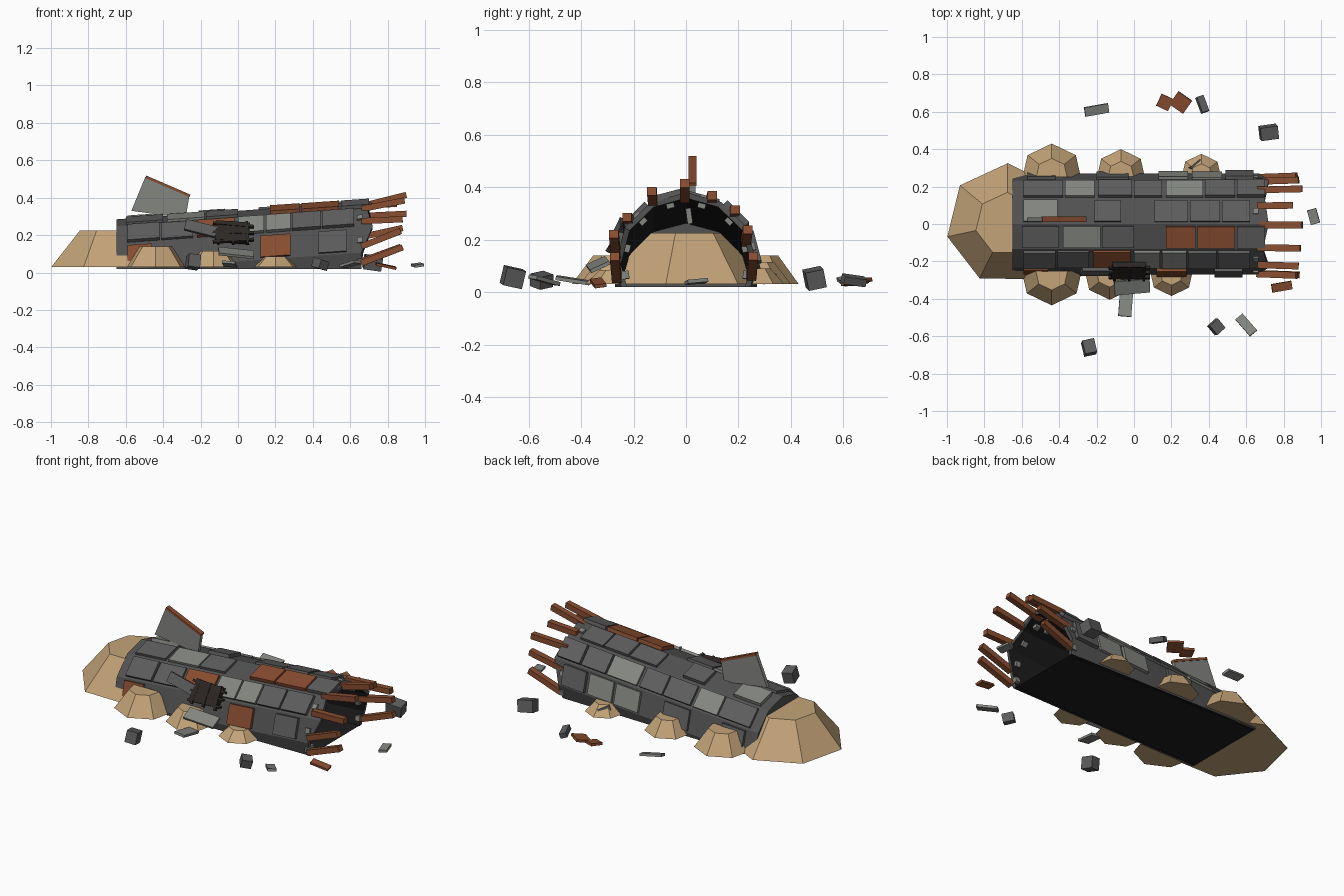
import bpy, bmesh, math, random
from mathutils import Vector, Euler

if "Cube" in bpy.data.objects:
    bpy.data.objects.remove(bpy.data.objects["Cube"])

random.seed(4)
R = 0.27
APO = R * math.cos(math.radians(15))


def material(name, col):
    m = bpy.data.materials.new(name)
    m.diffuse_color = (*col, 1)
    m.use_nodes = True
    m.node_tree.nodes["Principled BSDF"].inputs["Base Color"].default_value = m.diffuse_color
    return m


HULL = material("hull_grey", (0.085, 0.085, 0.085))
GREY = material("plate_grey", (0.11, 0.11, 0.11))
LIGHT = material("light_grey", (0.23, 0.24, 0.22))
RUST = material("rust", (0.25, 0.075, 0.03))
DARK = material("charred", (0.025, 0.02, 0.017))
BLACK = material("interior_black", (0.012, 0.012, 0.012))
SAND = material("sand", (0.55, 0.37, 0.19))


def finish(name, bm, *mats):
    bmesh.ops.recalc_face_normals(bm, faces=bm.faces)
    me = bpy.data.meshes.new(name)
    bm.to_mesh(me)
    bm.free()
    for m in mats:
        me.materials.append(m)
    ob = bpy.data.objects.new(name, me)
    bpy.context.collection.objects.link(ob)
    return ob


def axis_z(x):
    return 0.06 + 0.07 * x


def on_facet(x, deg, t, n):
    """Point on a hull side: t runs across the side, n outward."""
    a = math.radians(deg)
    return Vector((x, n * math.sin(a) + t * math.cos(a),
                   axis_z(x) + n * math.cos(a) - t * math.sin(a)))


def hexa(name, pts, mat):
    """Box from four bottom corners followed by four top corners."""
    bm = bmesh.new()
    v = [bm.verts.new(p) for p in pts]
    for f in ((0, 1, 2, 3), (4, 5, 6, 7), (0, 1, 5, 4), (1, 2, 6, 5), (2, 3, 7, 6), (3, 0, 4, 7)):
        bm.faces.new([v[i] for i in f])
    return finish(name, bm, mat)


def plate(name, deg, x0, x1, mat, width=0.118, n0=APO - 0.005, n1=None):
    n1 = n1 or APO + random.uniform(0.012, 0.022)
    w = width / 2
    c = ((x0, -w), (x1, -w), (x1, w), (x0, w))
    return hexa(name, [on_facet(x, deg, t, n) for n in (n0, n1) for x, t in c], mat)


def box(name, loc, size, rot, mat):
    e = Euler([math.radians(r) for r in rot])
    pts = []
    for z in (-.5, .5):
        for x, y in ((-.5, -.5), (.5, -.5), (.5, .5), (-.5, .5)):
            p = Vector((x * size[0], y * size[1], z * size[2]))
            p.rotate(e)
            pts.append(p + Vector(loc))
    return hexa(name, pts, mat)


def beam(name, p0, p1, w, h, mat):
    p0, p1 = Vector(p0), Vector(p1)
    d = p1 - p0
    return box(name, (p0 + p1) / 2, (d.length, w, h),
               (0, -math.degrees(math.atan2(d.z, math.hypot(d.x, d.y))),
                math.degrees(math.atan2(d.y, d.x))), mat)


def cut(bm, co, no):
    """Remove everything on the side that no points to."""
    bmesh.ops.bisect_plane(bm, geom=bm.verts[:] + bm.edges[:] + bm.faces[:],
                           plane_co=co, plane_no=no, clear_outer=True)


# Hull: tilted twelve-sided tube, torn at one end, closed at the other, cut off at the ground
bm = bmesh.new()
torn = (0.72, 0.70, 0.72, 0.67, 0.65, 0.65, 0.65, 0.65, 0.66, 0.66, 0.72, 0.69)
rings = []
for r in (R, R - 0.022):
    for end in (0, 1):
        ring = []
        for i in range(12):
            x = torn[i] if end else -0.65
            a = math.radians(30 * i)
            ring.append(bm.verts.new((x, r * math.sin(a), axis_z(x) + r * math.cos(a))))
        rings.append(ring)
for a, b in ((0, 1), (1, 3), (3, 2), (2, 0)):
    for i in range(12):
        j = (i + 1) % 12
        f = bm.faces.new((rings[a][i], rings[a][j], rings[b][j], rings[b][i]))
        f.material_index = int((a, b) == (3, 2))
bm.faces.new(rings[2])
cut(bm, (0, 0, 0.02), (0, 0, -1))
finish("hull", bm, HULL, BLACK)

# Flat floor
bm = bmesh.new()
bm.faces.new([bm.verts.new(p) for p in ((-.65, -.262, .021), (.655, -.245, .021),
                                        (.655, .245, .021), (-.65, .262, .021))])
finish("floor", bm, BLACK)

# Hull plates, one row per hull side
rows = {
    45: [(-.59, -.38, GREY), (-.37, -.21, LIGHT), (-.19, -.01, GREY), (0, .15, GREY),
         (.17, .37, LIGHT), (.38, .54, GREY), (.55, .70, GREY)],
    15: [(-.59, -.41, LIGHT), (-.21, -.07, GREY), (.11, .29, GREY), (.30, .46, GREY),
         (.47, .62, GREY)],
    -15: [(-.60, -.40, GREY), (-.38, -.18, LIGHT), (-.17, 0, GREY), (.17, .33, RUST),
          (.34, .54, RUST), (.55, .70, GREY)],
    -45: [(-.59, -.42, GREY), (-.41, -.24, GREY), (-.22, -.02, RUST), (0, .14, LIGHT),
          (.15, .28, LIGHT), (.29, .44, GREY), (.45, .62, GREY)],
    -75: [(-.59, -.46, RUST), (.12, .28, RUST), (.43, .58, GREY)],
    75: [(-.57, -.42, GREY), (-.2, -.03, GREY), (.13, .29, LIGHT), (.31, .47, LIGHT),
         (.49, .64, GREY)],
}
for deg, items in rows.items():
    for x0, x1, m in items:
        plate("hull_plate", deg, x0, x1, m)

# Rib clips around the torn end
for deg in (-100, -75, -45, -15, 15, 45, 75, 100):
    plate("rib_clip", deg, 0.635, 0.665, LIGHT, 0.03, APO - 0.04, APO + 0.012)
box("hanging_strip", (0.64, 0.012, 0.29), (0.02, 0.02, 0.06), (8, 0, 0), LIGHT)

# Exposed rusty beams: y, start z, end z, end x
for y, z0, z1, x1 in ((-.275, .14, .222, .87), (-.272, .05, .135, .88), (-.225, .275, .285, .88),
                      (-.13, .34, .385, .89), (-.005, .355, .415, .90), (.10, .355, .368, .85),
                      (.188, .302, .314, .90), (.235, .19, .238, .88), (.257, .06, .137, .87)):
    beam("broken_beam", (.66, y * 0.97, z0), (x1, y, z1), 0.036, 0.033, RUST)

# Tail fin with rusty edge
outline = ((-.57, .33), (-.495, .512), (-.26, .41), (-.28, .29))
hexa("fin", [(x, y, z) for y in (.014, .036) for x, z in outline], LIGHT)
beam("fin_edge", (-.493, .025, .512), (-.257, .025, .41), 0.03, 0.014, RUST)

# Charred hatch with bent bars and torn panels
box("hatch", (-.03, -.248, .215), (.18, .03, .12), (-32, 4, 0), DARK)
for i in range(3):
    box("hatch_bar", (-.025, -.285 + .025 * i, .17 + .042 * i), (.22, .018, .014),
        (-32, -3 + 4 * i, 0), DARK)
    box("hatch_post", (-.10 + .075 * i, -.262, .212), (.014, .018, .14), (-32, 5 - 4 * i, 0), DARK)
box("torn_panel", (-.2, -.255, .235), (.17, .02, .06), (-25, 14, 0), GREY)
box("fallen_panel", (-.01, -.335, .105), (.19, .08, .014), (25, 6, 5), LIGHT)
box("fallen_panel", (-.045, -.43, .045), (.07, .13, .014), (-9, 4, -5), LIGHT)


# Sand drifts: seven-sided flat-topped mounds
def mound(name, x, y, r, h, phase, side=0):
    bm = bmesh.new()
    low, top = [[bm.verts.new((x + r * s * math.cos(phase + k * math.tau / 7),
                               y + r * s * math.sin(phase + k * math.tau / 7), z))
                 for k in range(7)] for s, z in ((1, 0.03), (0.52, 0.03 + h))]
    for k in range(7):
        j = (k + 1) % 7
        bm.faces.new((low[k], low[j], top[j], top[k]))
    bm.faces.new(top)
    bm.faces.new(low)
    if side:  # trim the hidden part inside the hull
        cut(bm, (0, side * .25, 0), (0, -side, 0))
    finish(name, bm, SAND)


mound("nose_drift", -.68, 0, .325, .195, math.radians(192))
for x, s, r, h in ((-.44, -1, .17, .11), (-.13, -1, .14, .085), (.20, -1, .12, .055),
                   (-.44, 1, .165, .11), (-.07, 1, .135, .085), (.36, 1, .11, .06)):
    mound("side_drift", x, s * .265, r, h, s * math.pi / 2, s)

# Scattered debris
for loc, size, rot, m in (
        ((-.2, .61, .045), (.13, .05, .015), (14, 8, 10), LIGHT),
        ((.165, .65, .035), (.07, .07, .015), (6, 5, -25), RUST),
        ((.25, .65, .04), (.09, .085, .015), (12, 0, -35), RUST),
        ((.365, .64, .045), (.04, .09, .03), (-8, 20, 18), GREY),
        ((.72, .49, .052), (.095, .07, .07), (12, 8, 8), GREY),
        ((.96, .04, .04), (.05, .08, .014), (5, -8, 15), LIGHT),
        ((.79, -.335, .035), (.11, .045, .014), (8, 12, 10), RUST),
        ((.44, -.55, .045), (.06, .065, .05), (10, 14, 42), GREY),
        ((.60, -.54, .045), (.05, .12, .015), (-12, 5, 40), LIGHT),
        ((-.24, -.66, .057), (.065, .075, .07), (-12, 8, 12), GREY),
        ((.34, .30, .06), (.07, .06, .03), (10, 20, 40), GREY)):
    box("debris", loc, size, rot, m)
